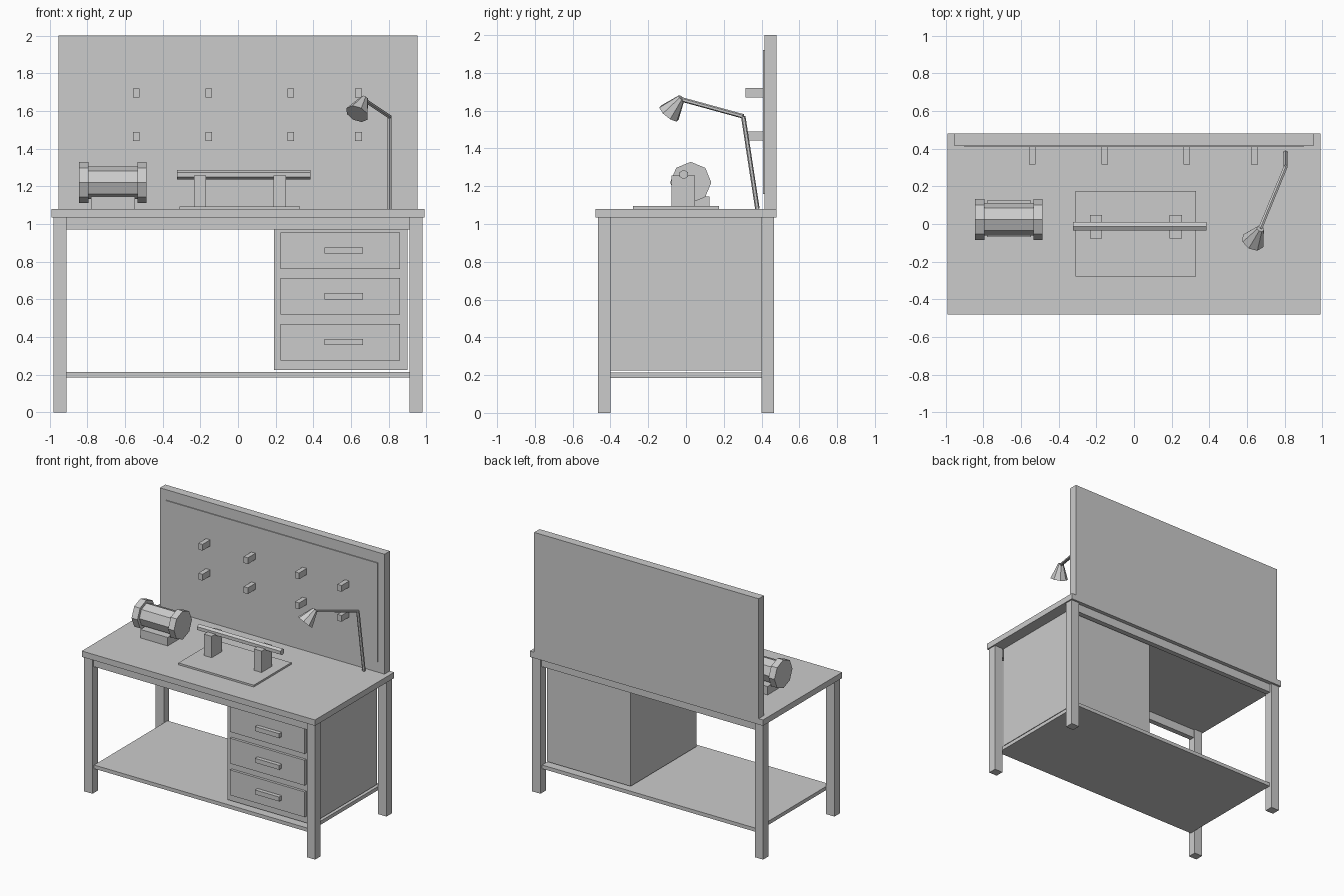
import bpy
from mathutils import Vector

default = bpy.data.objects.get("Cube")
if default:
    bpy.data.objects.remove(default, do_unlink=True)

grey = bpy.data.materials.new("plain_grey")
grey.use_nodes = True
COLOUR = (0.6, 0.6, 0.6, 1)
grey.diffuse_color = COLOUR
grey.node_tree.nodes["Principled BSDF"].inputs["Base Color"].default_value = COLOUR


def box(name, x, y, z):
    """Box from its (low, high) extent on each axis."""
    bpy.ops.mesh.primitive_cube_add(size=1)
    ob = bpy.context.object
    ob.name = name
    ob.location = [(a + b) / 2 for a, b in (x, y, z)]
    ob.scale = [b - a for a, b in (x, y, z)]
    bpy.ops.object.transform_apply(location=False, rotation=False, scale=True)
    ob.data.materials.append(grey)
    return ob


def rod(name, start, end, r1, r2=None, sides=6, spin=0):
    """Faceted rod or cone between two points."""
    a, b = Vector(start), Vector(end)
    bpy.ops.mesh.primitive_cone_add(vertices=sides, radius1=r1, depth=(b - a).length,
                                    radius2=r1 if r2 is None else r2)
    ob = bpy.context.object
    ob.name = name
    ob.location = (a + b) / 2
    ob.rotation_mode = 'QUATERNION'
    ob.rotation_quaternion = (b - a).to_track_quat('Z', 'Y')
    ob.data.materials.append(grey)
    return ob


# Bench frame
box("worktop", (-0.99, 0.99), (-0.48, 0.48), (1.035, 1.08))
box("lower_shelf", (-0.91, 0.91), (-0.445, 0.445), (0.185, 0.213))
for sx, side in ((1, "left"), (-1, "right")):
    for sy, end in ((-1, "front"), (1, "back")):
        box(f"{end}_{side}_leg", sorted((sx * 0.91, sx * 0.98)),
            sorted((sy * 0.4, sy * 0.465)), (0, 1.035))
for sy, end in ((-1, "front"), (1, "back")):
    box(f"{end}_rail", (-0.91, 0.91), sorted((sy * 0.41, sy * 0.45)), (0.97, 1.035))

# Drawer cabinet
box("cabinet", (0.19, 0.9), (-0.4, 0.4), (0.225, 1.035))
for i in range(3):
    z = 0.373 + i * 0.243
    box(f"drawer_front_{i + 1}", (0.225, 0.86), (-0.42, -0.4), (z - 0.097, z + 0.097))
    box(f"drawer_handle_{i + 1}", (0.46, 0.665), (-0.45, -0.42), (z - 0.017, z + 0.017))

# Tool board with raised panel and pegs
box("back_board", (-0.953, 0.953), (0.415, 0.48), (1.08, 2.0))
box("board_panel", (-0.9, 0.9), (0.408, 0.415), (1.16, 1.92))
for row, z in enumerate((1.465, 1.695)):
    for col, x in enumerate((-0.54, -0.155, 0.28, 0.64)):
        box(f"peg_{row + 1}_{col + 1}", (x - 0.018, x + 0.018), (0.315, 0.41),
            (z - 0.024, z + 0.024))

# Bench grinder
GY, GZ = 0.025, 1.22
box("grinder_base", (-0.78, -0.548), (-0.07, 0.125), (1.08, 1.145))
rod("grinder_body", (-0.8, GY, GZ), (-0.53, GY, GZ), 0.086, sides=8)
for x, side in ((-0.845, "right"), (-0.535, "left")):
    rod(f"grinder_wheel_{side}", (x, GY, GZ), (x + 0.05, GY, GZ), 0.109, sides=8)

# Cradle holding a bar
box("cradle_plate", (-0.31, 0.33), (-0.28, 0.175), (1.08, 1.094))
for x, side in ((-0.202, "right"), (0.222, "left")):
    box(f"cradle_post_{side}", (x - 0.033, x + 0.033), (-0.078, 0.048), (1.094, 1.258))
bar = rod("held_bar", (-0.325, -0.012, 1.262), (0.385, -0.012, 1.262), 0.025)
# turn the bar so that a flat lies on top
if max((bar.rotation_quaternion @ v.co).z for v in bar.data.vertices) > 0.023:
    bar.rotation_quaternion = (bar.rotation_quaternion
                               @ Vector((0, 0, 1)).to_track_quat('Z', 'X'))

# Jointed lamp
elbow, neck = (0.805, 0.303, 1.57), (0.67, -0.025, 1.66)
rod("lamp_post", (0.805, 0.378, 1.08), elbow, 0.012)
rod("lamp_arm", elbow, neck, 0.012)
rod("lamp_shade", (0.633, -0.09, 1.585), (0.672, -0.024, 1.668), 0.064, 0.02, sides=8)
